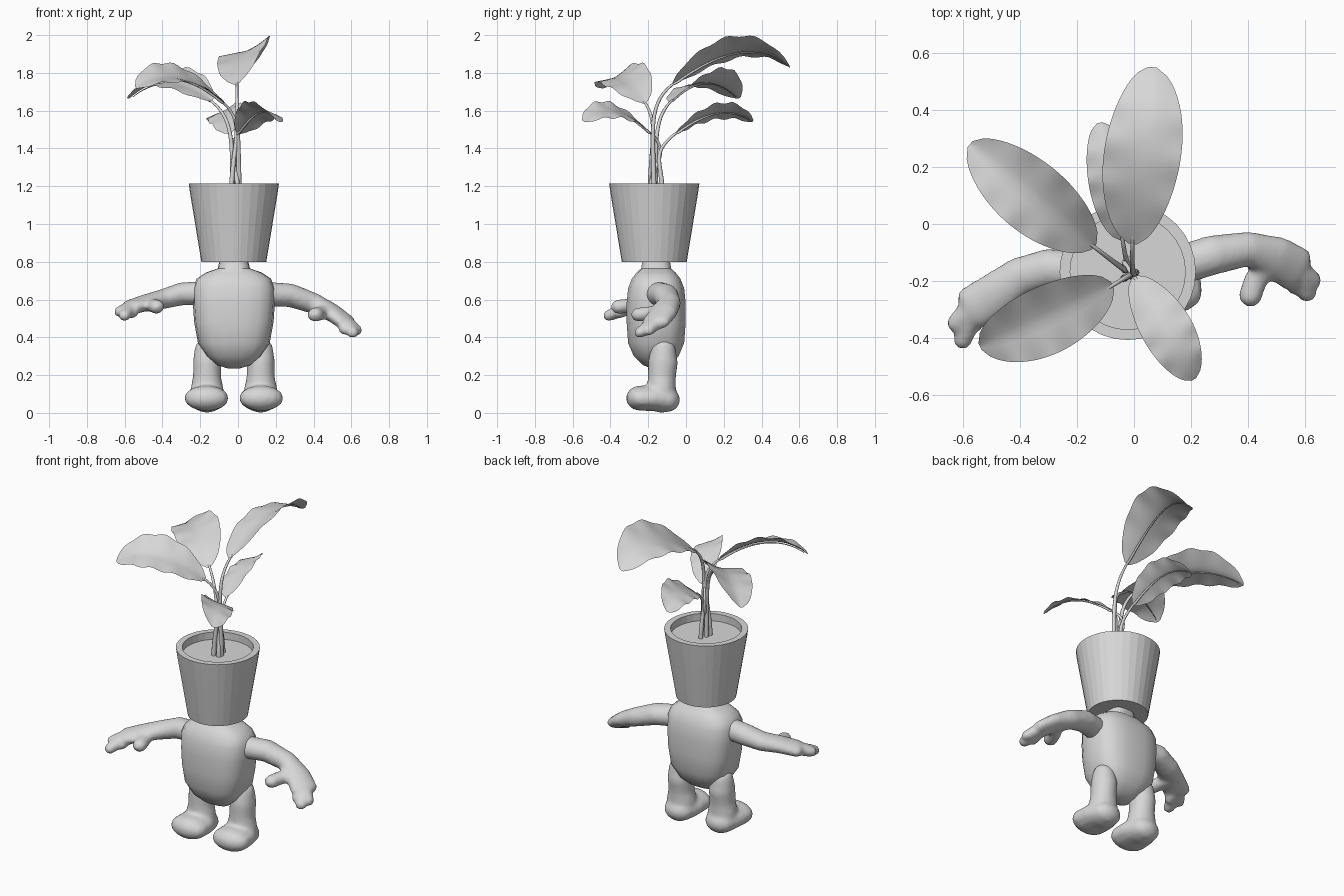
import bpy, bmesh, math
from mathutils import Vector
from mathutils.geometry import interpolate_bezier

cube = bpy.data.objects.get("Cube")
if cube:
    bpy.data.objects.remove(cube, do_unlink=True)

CX, CY = -0.022, -0.168
Z = Vector((0, 0, 1))
Y = Vector((0, 1, 0))

grey = bpy.data.materials.new("plain_grey")
grey.use_nodes = True
COLOUR = (0.68, 0.68, 0.68, 1)
grey.diffuse_color = COLOUR
grey.node_tree.nodes["Principled BSDF"].inputs["Base Color"].default_value = COLOUR


def finish(bm, name, angle=40, normals=True):
    if normals:
        bmesh.ops.recalc_face_normals(bm, faces=bm.faces[:])
    mesh = bpy.data.meshes.new(name)
    bm.to_mesh(mesh)
    bm.free()
    mesh.materials.append(grey)
    for p in mesh.polygons:
        p.use_smooth = True
    mesh.set_sharp_from_angle(angle=math.radians(angle))
    ob = bpy.data.objects.new(name, mesh)
    bpy.context.scene.collection.objects.link(ob)
    return ob


def skin_rings(bm, rings):
    """Bridge equal rings of points and cap both ends."""
    loops = [[bm.verts.new(p) for p in ring] for ring in rings]
    n = len(loops[0])
    for a, b in zip(loops, loops[1:]):
        for i in range(n):
            j = (i + 1) % n
            bm.faces.new((a[i], a[j], b[j], b[i]))
    bm.faces.new(loops[0][::-1])
    bm.faces.new(loops[-1])


def tube(bm, pts, up, sides=14, rounded=True):
    """Tube through (x, y, z, half width, half height) stations."""
    st = [(Vector(p[:3]), p[3], p[4]) for p in pts]
    if rounded:
        def cap(end, inner):
            c, w, h = end
            d = (c - inner[0]).normalized() * min(w, h)
            return [(c + d * math.sin(a), w * math.cos(a), h * math.cos(a)) for a in (0.5, 1.0, 1.4)]
        st = cap(st[0], st[1])[::-1] + st + cap(st[-1], st[-2])
    rings = []
    for i, (c, w, h) in enumerate(st):
        t = (st[min(i + 1, len(st) - 1)][0] - st[max(i - 1, 0)][0]).normalized()
        side = t.cross(up).normalized()
        v = side.cross(t)
        angles = [2 * math.pi * k / sides for k in range(sides)]
        rings.append([c + side * w * math.cos(a) + v * h * math.sin(a) for a in angles])
    skin_rings(bm, rings)


def fuse(ob, voxel=0.012, rounds=6):
    """Melt overlapping tubes into one soft limb."""
    m = ob.modifiers.new("fuse", 'REMESH')
    m.mode = 'VOXEL'
    m.voxel_size = voxel
    m.use_smooth_shade = True
    s = ob.modifiers.new("soften", 'SMOOTH')
    s.factor = 0.5
    s.iterations = rounds


# Torso: squarish rings tapering to a rounded belly and a short neck
bm = bmesh.new()
profile = [(0.235, 0.03, 0.025), (0.253, 0.09, 0.07), (0.3, 0.145, 0.12), (0.37, 0.19, 0.15),
           (0.48, 0.21, 0.158), (0.58, 0.217, 0.158), (0.66, 0.217, 0.15), (0.71, 0.197, 0.13),
           (0.742, 0.15, 0.105), (0.765, 0.085, 0.08), (0.83, 0.07, 0.07)]
rings = []
for z, rx, ry in profile:
    ring = []
    for k in range(18):
        a = 2 * math.pi * k / 18
        c, s = math.cos(a), math.sin(a)
        ring.append((CX + rx * math.copysign(abs(c) ** 0.7, c),
                     CY + 0.01 + ry * math.copysign(abs(s) ** 0.7, s), z))
    rings.append(ring)
skin_rings(bm, rings)
finish(bm, "torso")

# Legs flaring at the ankle into rounded feet
for name, s in (("left_leg", 1), ("right_leg", -1)):
    bm = bmesh.new()
    x = CX + 0.142 * s
    tube(bm, [(x, -0.12, 0.33, 0.068, 0.068), (x, -0.122, 0.27, 0.075, 0.08), (x, -0.128, 0.19, 0.075, 0.075),
              (x, -0.13, 0.13, 0.088, 0.078), (x, -0.13, 0.08, 0.09, 0.08)], Y)
    tube(bm, [(x, -0.1, 0.07, 0.092, 0.068), (x, -0.17, 0.078, 0.114, 0.07),
              (x + 0.004 * s, -0.25, 0.078, 0.118, 0.067)], Z)
    fuse(finish(bm, name))

# Arms: each has a main tube, three short fingers and a thumb
arms = {
    "left_arm": (
        [(0.14, -0.15, 0.63, 0.07, 0.066), (0.28, -0.108, 0.622, 0.07, 0.063),
         (0.4, -0.088, 0.58, 0.062, 0.056), (0.5, -0.12, 0.53, 0.078, 0.047),
         (0.57, -0.16, 0.48, 0.082, 0.04)],
        [(0.628, -0.2, 0.437), (0.608, -0.245, 0.425), (0.565, -0.22, 0.443)],
        [(0.47, -0.13, 0.535), (0.425, -0.2, 0.525), (0.408, -0.253, 0.52)]),
    "right_arm": (
        [(-0.17, -0.165, 0.635, 0.066, 0.064), (-0.3, -0.155, 0.63, 0.07, 0.062),
         (-0.4, -0.185, 0.602, 0.07, 0.053), (-0.48, -0.24, 0.585, 0.076, 0.045),
         (-0.565, -0.295, 0.56, 0.08, 0.04)],
        [(-0.626, -0.35, 0.535), (-0.602, -0.41, 0.515), (-0.56, -0.35, 0.53)],
        [(-0.46, -0.25, 0.575), (-0.44, -0.32, 0.565), (-0.43, -0.36, 0.562)]),
}
for name, (path, tips, thumb) in arms.items():
    bm = bmesh.new()
    tube(bm, path, Z)
    palm = Vector(path[-1][:3])
    for tip in tips:
        end = Vector(tip)
        tube(bm, [(*palm, 0.04, 0.036), (*palm.lerp(end, 0.5), 0.04, 0.035), (*end, 0.034, 0.03)], Z)
    tube(bm, [(*p, 0.042, 0.038) for p in thumb], Z)
    fuse(finish(bm, name))

# Flower pot with a thick lip, and the soil inside
bm = bmesh.new()
SIDES = 32


def circle(r, z):
    return [(CX + r * math.cos(2 * math.pi * k / SIDES), CY + r * math.sin(2 * math.pi * k / SIDES), z)
            for k in range(SIDES)]


skin_rings(bm, [circle(*p) for p in ((0.172, 0.8), (0.232, 1.165), (0.239, 1.215),
                                     (0.202, 1.215), (0.202, 1.16))])
finish(bm, "pot", 8)
bm = bmesh.new()
skin_rings(bm, [circle(0.203, 1.15), circle(0.203, 1.17)])
finish(bm, "soil")


# Leaves: folded wavy blades on arching stems
def leaf(name, root, mid, half, lift_left, lift_right):
    p = [Vector(q) for q in mid]
    h1 = (p[0] * -5 + p[1] * 18 - p[2] * 9 + p[3] * 2) / 6
    h2 = (p[0] * 2 - p[1] * 9 + p[2] * 18 - p[3] * 5) / 6
    n, m = 24, 4
    rib = interpolate_bezier(p[0], h1, h2, p[3], n + 1)
    side = (p[3] - p[0]).cross(Z).normalized()
    bm = bmesh.new()
    rows = []
    for i, c in enumerate(rib):
        t = i / n
        w = max(0.01, math.sin(math.pi * min(t, 0.999))) ** 0.48
        row = []
        for j in range(-m, m + 1):
            v = j / m
            lift = lift_right if v > 0 else lift_left
            wave = 0.007 * math.sin(t * 26 + (2 if v > 0 else 0)) * v * v
            row.append(bm.verts.new(c + side * v * w * half + Z * (lift * abs(v) ** 1.2 * w + wave * w)))
        rows.append(row)
    for a, b in zip(rows, rows[1:]):
        for j in range(2 * m):
            bm.faces.new((a[j], a[j + 1], b[j + 1], b[j]))
    finish(bm, name + "_leaf", 60, False)
    # Stem runs up from the soil and on beneath the blade as its rib
    base = Vector((*root, 1.15))
    rise = (p[0].z - base.z) * 0.55
    lean = (h1 - p[0]).normalized() * 0.18
    stem = interpolate_bezier(base, base + Z * rise, p[0] - lean, p[0], 16)
    line = stem + [c - Z * 0.008 for c in rib[1:-1]]
    bm = bmesh.new()
    last = len(line) - 1
    radii = [0.014 - 0.007 * min(i / 15, 1) - 0.005 * max(0, i - 15) / (last - 15) for i in range(last + 1)]
    tube(bm, [(*c, r, r) for c, r in zip(line, radii)], side, 8, False)
    finish(bm, name + "_stem", 60)


leaf("tall_back", (0.005, -0.17),
     [(-0.005, -0.07, 1.74), (0.015, 0.14, 1.87), (0.045, 0.35, 1.915), (0.065, 0.55, 1.83)], 0.135, -0.03, 0.085)
leaf("back_right", (-0.03, -0.16),
     [(-0.14, -0.08, 1.65), (-0.285, 0.035, 1.735), (-0.43, 0.155, 1.745), (-0.575, 0.28, 1.665)], 0.125, -0.02, 0.075)
leaf("front_right", (-0.035, -0.19),
     [(-0.075, -0.215, 1.64), (-0.23, -0.3, 1.745), (-0.39, -0.375, 1.775), (-0.54, -0.43, 1.72)], 0.12, -0.025, 0.08)
leaf("front_left", (0.0, -0.19),
     [(0.0, -0.185, 1.48), (0.08, -0.31, 1.575), (0.15, -0.43, 1.6), (0.21, -0.545, 1.545)], 0.09, -0.04, 0.05)
leaf("low_back", (-0.015, -0.125),
     [(-0.04, -0.055, 1.48), (-0.06, 0.08, 1.565), (-0.085, 0.22, 1.595), (-0.12, 0.355, 1.545)], 0.088, -0.04, 0.05)
